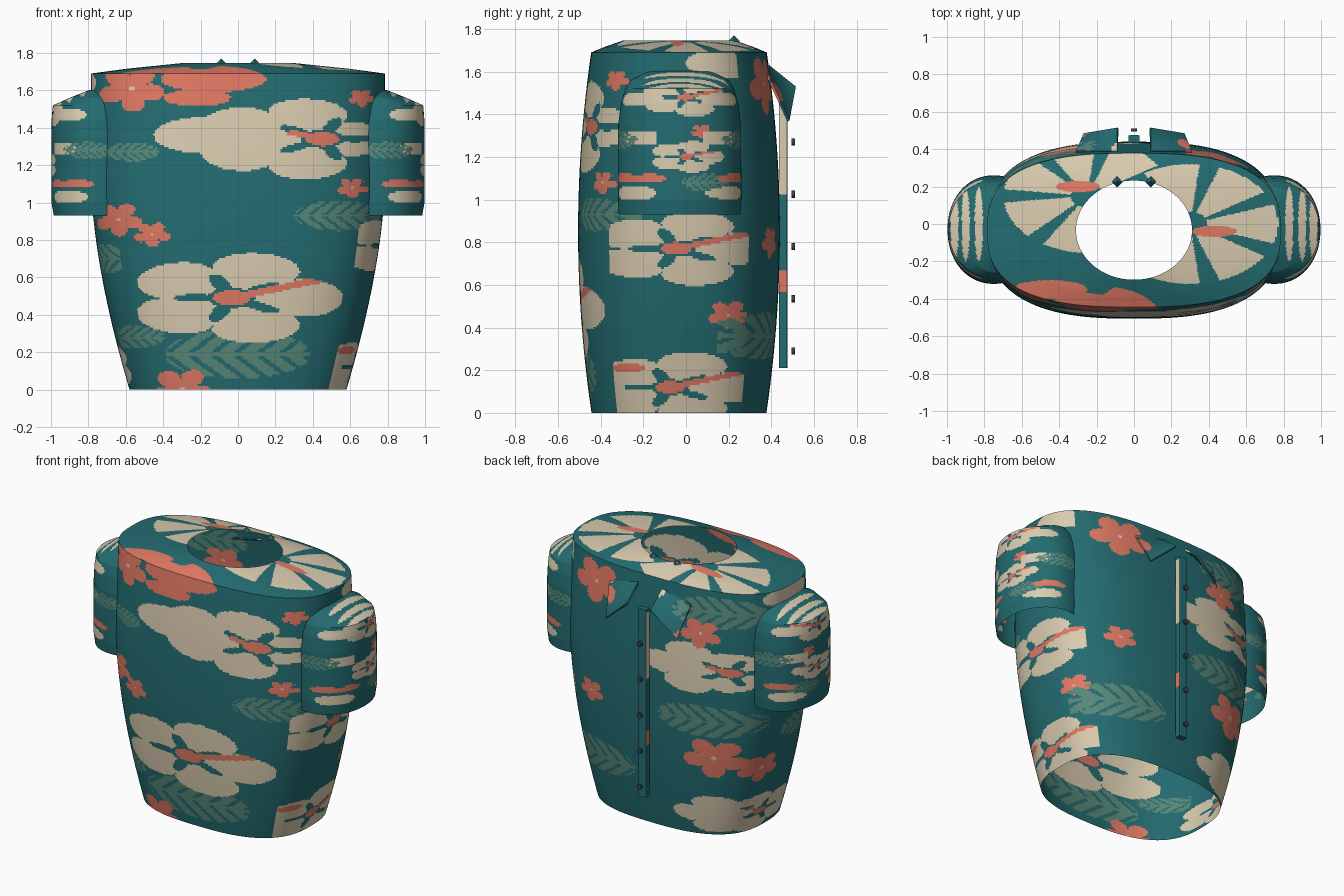
import bpy, math
from mathutils import Vector

cube = bpy.data.objects.get("Cube")
if cube:
    bpy.data.objects.remove(cube, do_unlink=True)


def material(name, red, green, blue):
    mat = bpy.data.materials.new(name)
    mat.use_nodes = True
    colour = (red, green, blue, 1)
    mat.diffuse_color = colour
    mat.node_tree.nodes["Principled BSDF"].inputs["Base Color"].default_value = colour
    return mat


TEAL, CREAM, CORAL, SAGE = range(4)
cloth = [material("teal cloth", .017, .15, .165), material("cream petal", .7, .6, .43),
         material("coral petal", .75, .19, .125), material("sage leaf", .1, .25, .195)]
button_grey = material("dark button", .05, .05, .05)


# Print motifs: each returns a colour for a point in its unit circle, or None
def bloom(u, v, eye):
    """Large cream flower with a star-shaped eye and a coral pistil."""
    angle = math.atan2(v, u)
    if math.hypot(u, v) > .62 + .38 * abs(math.cos(2.5 * angle)) ** .5:
        return None
    # The pistil of an off-centre eye points back across the flower
    p = eye - u if eye > .2 else u - eye
    distance, bearing = math.hypot(p, v), math.atan2(v, p)
    along, across = p * .9 + v * .44, v * .9 - p * .44
    length = .95 if abs(eye) < .2 else .4
    if -.1 < along < length and abs(across) < .07 or distance < .17:
        return CORAL
    return TEAL if distance < .22 - .32 * min(0, math.cos(5 * bearing)) else CREAM


def blossom(u, v, eye):
    """Small coral flower."""
    angle, distance = math.atan2(v, u), math.hypot(u, v)
    if distance > .5 + .5 * abs(math.cos(2.5 * angle + .6)) ** .7:
        return None
    return CREAM if distance < .09 else CORAL


def frond(u, v, eye):
    """Leaf of slanted leaflets along a stem."""
    inside = math.hypot(u, v) < 1
    leaflet = abs(v) < .07 or ((u - abs(v) * .45) * 3.2) % 1 < .68
    return SAGE if inside and leaflet else None


def fan(u, v, eye):
    """Petals radiating from a point, with narrow gaps."""
    distance = math.hypot(u, v)
    return CREAM if .2 < distance < 1 and abs(math.cos(3.5 * math.atan2(v, u))) > .4 else None


def patch(u, v, eye):
    return CREAM if math.hypot(u, v) < 1 else None


def streak(u, v, eye):
    return CORAL if math.hypot(u, v) < 1 else None


# Each kind of motif: its rule and its radii at scale one
KINDS = {"bloom": (bloom, .4, .17), "blossom": (blossom, .1, .07), "frond": (frond, .3, .1),
         "fan": (fan, .47, .32), "patch": (patch, .2, .07), "tall": (patch, .07, .19),
         "stripe": (patch, .022, .2), "streak": (streak, .2, .05)}

# Outward direction of each side, and the two axes across it
SIDES = {"front": (Vector((0, -1, 0)), 0, 2), "back": (Vector((0, 1, 0)), 0, 2),
         "left": (Vector((1, 0, 0)), 1, 2), "right": (Vector((-1, 0, 0)), 1, 2),
         "top": (Vector((0, 0, 1)), 0, 1)}

# Motif, position across the side, scale
body_print = {
    "front": [("frond", 0, .19, 1.3), ("bloom", -.02, .49, 1.45), ("patch", -.17, 1.36, 1.4),
              ("bloom", .27, 1.34, 1.3), ("blossom", -.57, 1.61, 1.8), ("streak", -.13, 1.66, 1.4),
              ("streak", -.22, 1.56, .9), ("blossom", .61, 1.08, .8), ("blossom", .66, 1.56, .7),
              ("blossom", -.64, .91, 1.3), ("blossom", -.46, .83, 1), ("frond", -.57, 1.27, .5),
              ("frond", .54, .93, .8), ("frond", -.57, .28, .6), ("blossom", -.3, 0, 1.7)],
    "left": [("bloom", -.03, .77, 1.05), ("bloom", -.05, .12, 1), ("blossom", .2, .46, 1), ("frond", .3, .3, .4),
             ("tall", -.45, .45, 1), ("tall", -.4, 1.45, 1), ("blossom", -.4, 1.08, .8),
             ("streak", -.27, .21, .4), ("blossom", -.34, 1.56, .6), ("patch", .2, 1.64, 1)],
    "right": [("frond", -.2, .7, .8), ("blossom", .15, .47, 1.4), ("bloom", .05, .13, .8),
              ("patch", 0, 1.64, 1)],
    "back": [("bloom", -.38, 1.16, 1), ("frond", -.42, .81, 1.1), ("blossom", -.47, .56, 2),
             ("blossom", .44, .8, 1.1), ("frond", .42, .36, 1.1), ("blossom", .42, 1.54, 2),
             ("frond", -.5, 1.55, 1), ("blossom", -.38, 1.4, 1.4), ("bloom", -.5, .15, .8)],
    "top": [("fan", -.25, .15, .95), ("streak", -.3, .2, .6), ("fan", .3, 0, 1),
            ("streak", .43, -.04, .6), ("streak", -.45, -.35, 1), ("streak", -.25, -.42, .9)]}

# Sleeve bands: the same print runs around the outside, front and back
outer_bands = [("bloom", 0, 1.48, .55), ("bloom", 0, 1.2, .45), ("blossom", .07, 1.32, .5),
               ("streak", -.17, 1.1, .4), ("patch", -.24, 1.03, .5), ("frond", .1, 1.08, .4)]
edge_bands = [(kind, side * x, z, .45) for side in (1, -1)
              for kind, x, z in (("patch", .9, 1.47), ("patch", .95, 1.29), ("frond", .8, 1.28),
                                 ("streak", .86, 1.1), ("patch", .89, 1.03))]
sleeve_print = {"left": outer_bands, "right": outer_bands, "front": edge_bands, "back": edge_bands,
                "top": [("stripe", side * x, 0, 1) for side in (1, -1) for x in (.83, .9, .96)]}
placket_print = {side: [("tall", .455, 1.25, 1.2), ("streak", .455, .62, 1)] for side in ("left", "right")}


def paint(obj, print_map):
    """Choose each face's colour from the motifs on the side it faces."""
    for mat in cloth:
        obj.data.materials.append(mat)
    for face in obj.data.polygons:
        centre, normal = face.center, face.normal
        for side, motifs in print_map.items():
            outward, i, j = SIDES[side]
            if normal.dot(outward) < (.3 if side in ("front", "back") else .66):
                continue
            for kind, x, y, scale in motifs:
                rule, rx, ry = KINDS[kind]
                u, v = (centre[i] - x) / (rx * scale), (centre[j] - y) / (ry * scale)
                if max(abs(u), abs(v)) <= 1:
                    # Flowers away from the middle have their eye nearer the side seam
                    colour = rule(u, v, x * 1.3)
                    if colour is not None:
                        face.material_index = colour


def make(name, verts, faces):
    mesh = bpy.data.meshes.new(name)
    mesh.from_pydata(verts, [], faces)
    mesh.update()
    obj = bpy.data.objects.new(name, mesh)
    bpy.context.collection.objects.link(obj)
    return obj


def smooth(obj):
    bpy.ops.object.select_all(action="DESELECT")
    obj.select_set(True)
    bpy.context.view_layer.objects.active = obj
    bpy.ops.object.shade_smooth_by_angle(angle=math.radians(35))


def loft(name, rings, centre, count, step, start=0, sweep=360):
    """Skin superellipse rings given as (height, half width, half depth, power)."""
    rows = []
    for a, b in zip(rings, rings[1:]):
        parts = max(1, math.ceil(max(abs(p - q) for p, q in zip(a[:3], b[:3])) / step))
        rows += [[p + (q - p) * k / parts for p, q in zip(a, b)] for k in range(parts)]
    rows.append(rings[-1])
    cols = count if sweep == 360 else count + 1
    verts = []
    for z, width, depth, power in rows:
        for k in range(cols):
            t = math.radians(start + sweep * k / count)
            c, s = math.cos(t), math.sin(t)
            r = (abs(c) ** power + abs(s) ** power) ** (-1 / power)
            verts.append((centre[0] + width * r * c, centre[1] + depth * r * s, z))
    faces = [(i * cols + k, i * cols + (k + 1) % cols, (i + 1) * cols + (k + 1) % cols, (i + 1) * cols + k)
             for i in range(len(rows) - 1) for k in range(count)]
    return make(name, verts, faces)


def body_ring(z):
    """Torso section: narrows toward the hem, deepest at mid height."""
    width = .785 - .205 * max(0, 1 - z / 1.1) ** 1.6
    depth = .473 - .063 * (z / .85 - 1) ** 2
    return z, width, depth, 2.7


# Torso: open at the hem and the neck
SHOULDER = 1.69
torso_rings = [body_ring(SHOULDER * k / 24) for k in range(25)]
torso_rings += [(1.715, .6, .35, 2.5), (1.745, .31, .265, 2)]
torso = loft("shirt_body", torso_rings, (0, -.033), 420, .0105)
paint(torso, body_print)
smooth(torso)

# Short sleeves, open underneath and toward the body
sleeve_rings = [(.93, .235, .285, 2.1), (1, .247, .29, 2.1), (1.35, .247, .288, 2.1), (1.45, .246, .275, 2.1),
                (1.52, .24, .255, 2.1), (1.56, .15, .23, 2), (1.6, .05, .15, 2), (1.61, .001, .001, 2)]
for name, side, start in (("left_sleeve", 1, -110), ("right_sleeve", -1, 70)):
    sleeve = loft(name, sleeve_rings, (.75 * side, -.03), 110, .0105, start, 220)
    paint(sleeve, sleeve_print)
    smooth(sleeve)

# Button strip down the opening, closed at both ends
strip_rings = [(z, width, width * .67, 9) for z, width in ((.21, .001), (.211, .03), (1.499, .03), (1.5, .001))]
placket = loft("button_placket", strip_rings, (0, .455), 32, .02)
paint(placket, placket_print)

for k in range(5):
    bpy.ops.mesh.primitive_cylinder_add(vertices=16, radius=.017, depth=.016,
                                        location=(0, .502, .29 + k * .245), rotation=(math.pi / 2, 0, 0))
    button = bpy.context.object
    button.name = f"button_{k + 1}"
    button.data.materials.append(button_grey)
    smooth(button)

# Collar flaps and the small points where the collar meets the neck
GRID = 14
for name, side in (("left", 1), ("right", -1)):
    inner_top, inner_edge, tip, outer_top = [
        Vector((side * x, y, z)) for x, y, z in
        ((.09, .39, 1.63), (.09, .515, 1.53), (.27, .485, 1.37), (.31, .39, 1.58))]
    verts = [inner_top.lerp(inner_edge, i / GRID).lerp(outer_top.lerp(tip, i / GRID), j / GRID)
             for i in range(GRID + 1) for j in range(GRID + 1)]
    faces = []
    for i in range(GRID):
        for j in range(GRID):
            p = i * (GRID + 1) + j
            quad = (p, p + GRID + 1, p + GRID + 2, p + 1)
            faces.append(quad[::-1] if side > 0 else quad)
    flap = make(name + "_collar_flap", verts, faces)
    paint(flap, body_print)
    flap.modifiers.new("thickness", "SOLIDIFY").thickness = .012

    bpy.ops.mesh.primitive_cone_add(vertices=4, radius1=.03, depth=.03, location=(side * .09, .225, 1.755))
    point = bpy.context.object
    point.name = name + "_collar_point"
    point.data.materials.append(cloth[TEAL])
